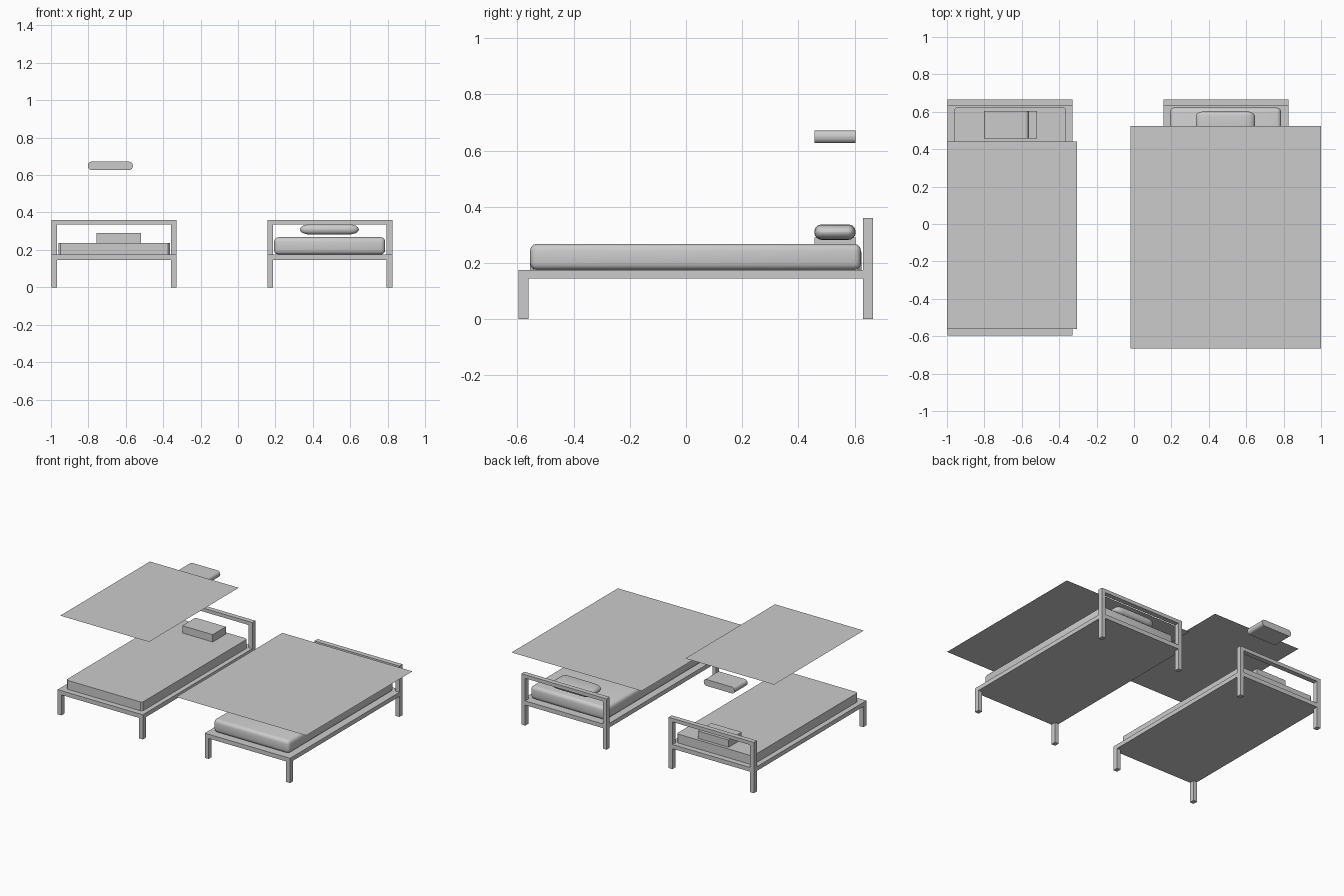
import bpy, bmesh
from mathutils import Vector

if "Cube" in bpy.data.objects:
    bpy.data.objects.remove(bpy.data.objects["Cube"])


def box(name, lo, hi, bevel=0.0, segs=2, axes="xyz", prescale=1.0, smooth=False):
    """Box from corner to corner; bevels edges running along the given axes.
    prescale > 1 stretches the bevel along x."""
    lo, hi = Vector(lo), Vector(hi)
    size, mid = hi - lo, (hi + lo) / 2
    bm = bmesh.new()
    bmesh.ops.create_cube(bm, size=1)
    for v in bm.verts:
        v.co = Vector((v.co.x * size.x / prescale, v.co.y * size.y, v.co.z * size.z))
    if bevel:
        edges = []
        for e in bm.edges:
            d = e.verts[0].co - e.verts[1].co
            axis = "xyz"[max(range(3), key=lambda i: abs(d[i]))]
            if axis in axes:
                edges.append(e)
        bmesh.ops.bevel(bm, geom=edges, offset=bevel, segments=segs,
                        profile=0.5, affect='EDGES', clamp_overlap=True)
    for v in bm.verts:
        v.co.x *= prescale
    for f in bm.faces:
        f.smooth = smooth
    me = bpy.data.meshes.new(name)
    bm.to_mesh(me)
    bm.free()
    ob = bpy.data.objects.new(name, me)
    ob.location = mid
    bpy.context.collection.objects.link(ob)
    return ob


def sheet(name, x0, x1, y0, y1, z):
    me = bpy.data.meshes.new(name)
    me.from_pydata([(x0, y0, z), (x1, y0, z), (x1, y1, z), (x0, y1, z)], [], [(0, 1, 2, 3)])
    ob = bpy.data.objects.new(name, me)
    bpy.context.collection.objects.link(ob)


def bed_frame(prefix, x0):
    W, T, D = 0.668, 0.03, 0.035
    x1 = x0 + W
    yf, yb = -0.596, 0.665
    # base slab
    box(prefix + "_base", (x0, yf, 0.145), (x1, yb, 0.175))
    # front legs and tall headboard posts
    for side, x in (("left", x0), ("right", x1 - T)):
        box(f"{prefix}_front_leg_{side}", (x, yf, 0), (x + T, yf + D, 0.146))
        box(f"{prefix}_post_lower_{side}", (x, yb - D, 0), (x + T, yb, 0.146))
        box(f"{prefix}_post_upper_{side}", (x, yb - D, 0.174), (x + T, yb, 0.36))
    # headboard top rail
    box(prefix + "_head_rail", (x0 + T, yb - D, 0.335), (x1 - T, yb, 0.36))


LX, RX = -0.997, 0.157
bed_frame("left_bed", LX)
bed_frame("right_bed", RX)

# left bed: plain mattress, block pillow, floating pillow, raised sheet
box("left_mattress", (-0.96, -0.555, 0.175), (-0.363, 0.625, 0.238), bevel=0.012, segs=1, axes="z")
box("block_pillow", (-0.757, 0.457, 0.238), (-0.518, 0.604, 0.29))
box("floating_pillow", (-0.803, 0.457, 0.627), (-0.562, 0.604, 0.672), bevel=0.021, segs=4, axes="y")
sheet("left_sheet", -1.0, -0.304, -0.562, 0.442, 0.685)

# right bed: soft mattress, soft pillow, wide blanket
box("right_mattress", (0.193, -0.555, 0.175), (0.787, 0.623, 0.268), bevel=0.024, segs=3, smooth=True)
box("soft_pillow", (0.331, 0.457, 0.282), (0.646, 0.604, 0.337), bevel=0.026, segs=4,
    prescale=2.2, smooth=True)
sheet("right_blanket", -0.02, 1.0, -0.665, 0.525, 0.41)
